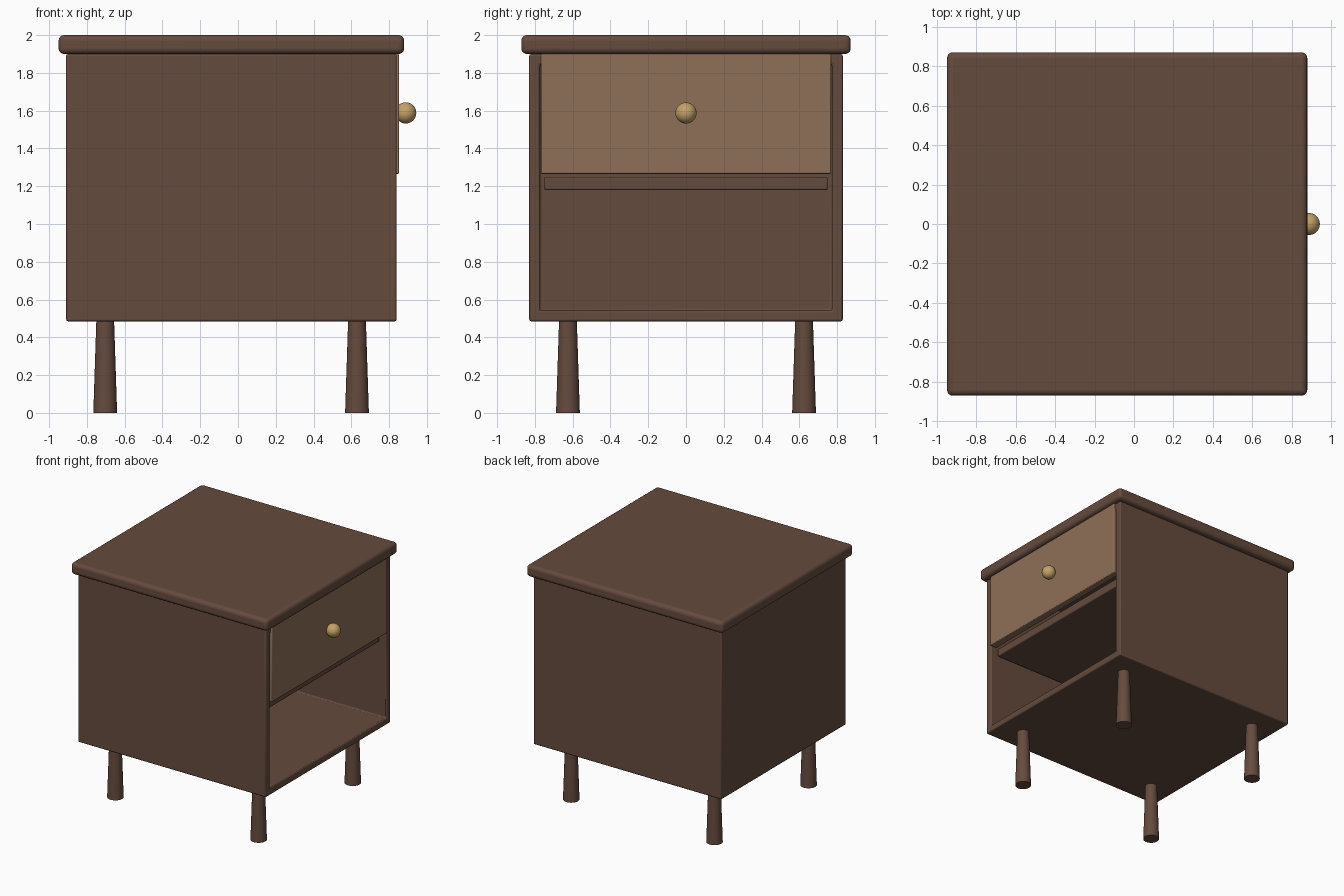
import bpy, bmesh, math

if "Cube" in bpy.data.objects:
    bpy.data.objects.remove(bpy.data.objects["Cube"])

def material(name, rgb):
    m = bpy.data.materials.new(name)
    m.diffuse_color = (*rgb, 1)
    m.use_nodes = True
    m.node_tree.nodes["Principled BSDF"].inputs["Base Color"].default_value = m.diffuse_color
    return m

WOOD = material("dark_wood", (0.13, 0.07, 0.048))
LIGHT = material("light_wood", (0.27, 0.16, 0.095))
BRASS = material("brass", (0.55, 0.36, 0.14))

def finish(ob, mat, bevel=0, segments=3):
    ob.data.materials.append(mat)
    if bevel:
        b = ob.modifiers.new("bevel", 'BEVEL')
        b.width, b.segments, b.limit_method = bevel, segments, 'ANGLE'
    bpy.ops.object.select_all(action='DESELECT')
    ob.select_set(True)
    bpy.context.view_layer.objects.active = ob
    bpy.ops.object.shade_smooth_by_angle(angle=math.radians(35))
    return ob

def box_mesh(lo, hi):
    bm = bmesh.new()
    bmesh.ops.create_cube(bm, size=1)
    for v in bm.verts:
        v.co = [(a + b) / 2 + c * (b - a) for a, b, c in zip(lo, hi, v.co)]
    return bm

def add(name, bm, mat, bevel=0, segments=3):
    me = bpy.data.meshes.new(name)
    bm.to_mesh(me)
    bm.free()
    ob = bpy.data.objects.new(name, me)
    bpy.context.collection.objects.link(ob)
    return finish(ob, mat, bevel, segments)

# Cabinet: a box hollowed from the open +x side
bm = box_mesh((-0.91, -0.83, 0.485), (0.84, 0.83, 1.90))
bm.normal_update()
opening = max(bm.faces, key=lambda f: f.normal.x)
bmesh.ops.inset_region(bm, faces=[opening], thickness=0.08)
cavity = bmesh.ops.extrude_discrete_faces(bm, faces=[opening])["faces"][0]
bmesh.ops.translate(bm, verts=list(cavity.verts), vec=(-1.67, 0, 0))
add("cabinet", bm, WOOD, 0.01, 2)

# Table top with rounded edges
add("table_top", box_mesh((-0.95, -0.872, 1.90), (0.88, 0.872, 2.0)), WOOD, 0.03, 4)

# Shelf under the drawer
add("shelf", box_mesh((-0.83, -0.75, 1.18), (0.79, 0.75, 1.25)), WOOD, 0.008, 2)

# Drawer front
add("drawer_front", box_mesh((0.79, -0.768, 1.266), (0.853, 0.768, 1.90)), LIGHT, 0.006, 2)

# Round knob
bpy.ops.mesh.primitive_uv_sphere_add(segments=32, ring_count=16, radius=0.056, location=(0.888, 0, 1.588))
knob = bpy.context.object
knob.name = "drawer_knob"
finish(knob, BRASS)

# Four legs, wider at the foot
for xn, x in (("back", -0.703), ("front", 0.63)):
    for yn, y in (("left", -0.625), ("right", 0.625)):
        bpy.ops.mesh.primitive_cone_add(vertices=32, radius1=0.063, radius2=0.047,
                                        depth=0.49, location=(x, y, 0.245))
        leg = bpy.context.object
        leg.name = f"{xn}_{yn}_leg"
        finish(leg, WOOD)
